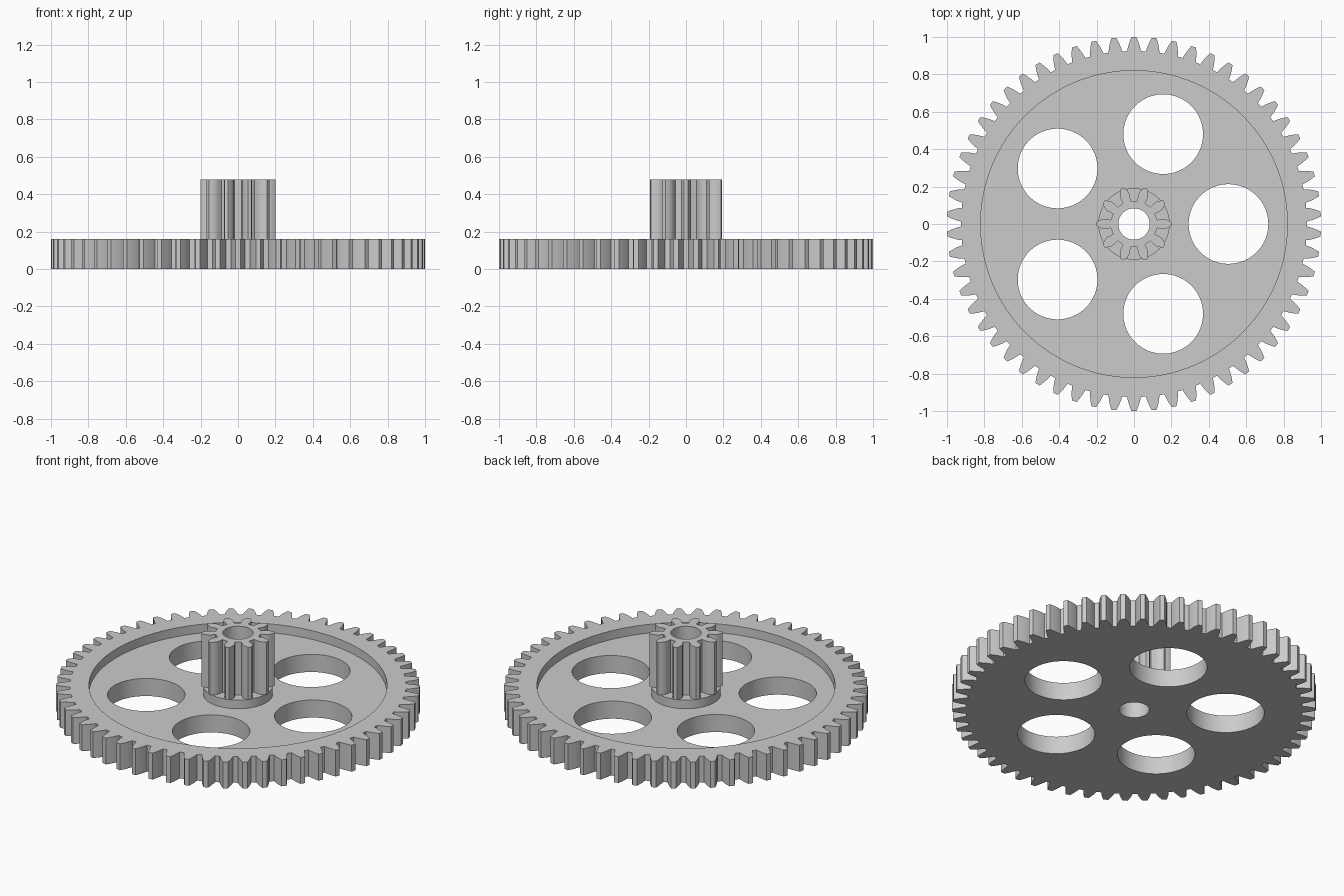
import bpy, bmesh, math

cube = bpy.data.objects.get("Cube")
if cube:
    bpy.data.objects.remove(cube)

grey = bpy.data.materials.new("light_grey")
grey.use_nodes = True
grey.diffuse_color = (0.6, 0.6, 0.6, 1)
grey.node_tree.nodes["Principled BSDF"].inputs["Base Color"].default_value = (0.6, 0.6, 0.6, 1)

MODULE = 1 / 30
PRESSURE = math.radians(20)
FLOOR, RIM, TOP = 0.107, 0.16, 0.48


def involute(a):
    return math.tan(a) - a


def gear_profile(teeth, phase):
    """Outline of a spur gear with involute flanks."""
    pitch = MODULE * teeth / 2
    base, tip, root = pitch * math.cos(PRESSURE), pitch + MODULE, pitch - 1.25 * MODULE
    flank = []
    start = max(base, root)
    if root < base:
        flank.append((root, math.pi / (2 * teeth) + involute(PRESSURE)))
    for i in range(6):
        r = start + (tip - start) * i / 5
        angle = math.acos(min(1, base / r))
        flank.append((r, math.pi / (2 * teeth) + involute(PRESSURE) - involute(angle)))
    tooth = [(r, -a) for r, a in flank] + [(r, a) for r, a in reversed(flank)]
    points = []
    for k in range(teeth):
        centre = phase + 2 * math.pi * k / teeth
        points += [(r * math.cos(centre + a), r * math.sin(centre + a)) for r, a in tooth]
    return points


def circle(radius, count=96, x=0, y=0):
    steps = [2 * math.pi * i / count for i in range(count)]
    return [(x + radius * math.cos(a), y + radius * math.sin(a)) for a in steps]


def prism(name, outline, z0, z1):
    """Extrude a closed outline between two heights."""
    bm = bmesh.new()
    face = bm.faces.new([bm.verts.new((x, y, z0)) for x, y in outline])
    grown = bmesh.ops.extrude_face_region(bm, geom=[face])["geom"]
    for v in grown:
        if isinstance(v, bmesh.types.BMVert):
            v.co.z = z1
    bmesh.ops.recalc_face_normals(bm, faces=bm.faces)
    mesh = bpy.data.meshes.new(name)
    bm.to_mesh(mesh)
    bm.free()
    mesh.materials.append(grey)
    obj = bpy.data.objects.new(name, mesh)
    bpy.context.collection.objects.link(obj)
    return obj


def finish(obj, cutters):
    """Cut the openings, then shade smoothly between sharp edges."""
    bpy.ops.object.select_all(action='DESELECT')
    bpy.context.view_layer.objects.active = obj
    obj.select_set(True)
    for cutter in cutters:
        cutter.hide_render = True
        mod = obj.modifiers.new("cut", 'BOOLEAN')
        mod.operation, mod.solver, mod.object = 'DIFFERENCE', 'EXACT', cutter
        bpy.ops.object.modifier_apply(modifier=mod.name)
    bpy.ops.object.shade_smooth_by_angle(angle=math.radians(25))


# Cutters: shaft bore, dished recess and five lightening holes
bore = prism("bore_cutter", circle(0.084, 64), -0.2, 0.7)
recess = prism("recess_cutter", circle(0.82, 128), FLOOR, 0.7)
holes = []
for k in range(5):
    a = 2 * math.pi * k / 5
    outline = circle(0.213, 80, 0.505 * math.cos(a), 0.505 * math.sin(a))
    holes.append(prism("hole_cutter", outline, -0.2, 0.7))

# Large wheel with a raised rim
wheel = prism("gear_wheel", gear_profile(58, math.pi / 2), 0, RIM)
finish(wheel, [recess, bore] + holes)

# Round collar and small gear on the axis
collar = prism("hub_collar", circle(0.191), FLOOR, RIM)
finish(collar, [bore])
pinion = prism("small_gear", gear_profile(10, 0), RIM, TOP)
finish(pinion, [bore])

for cutter in [bore, recess] + holes:
    bpy.data.objects.remove(cutter)
